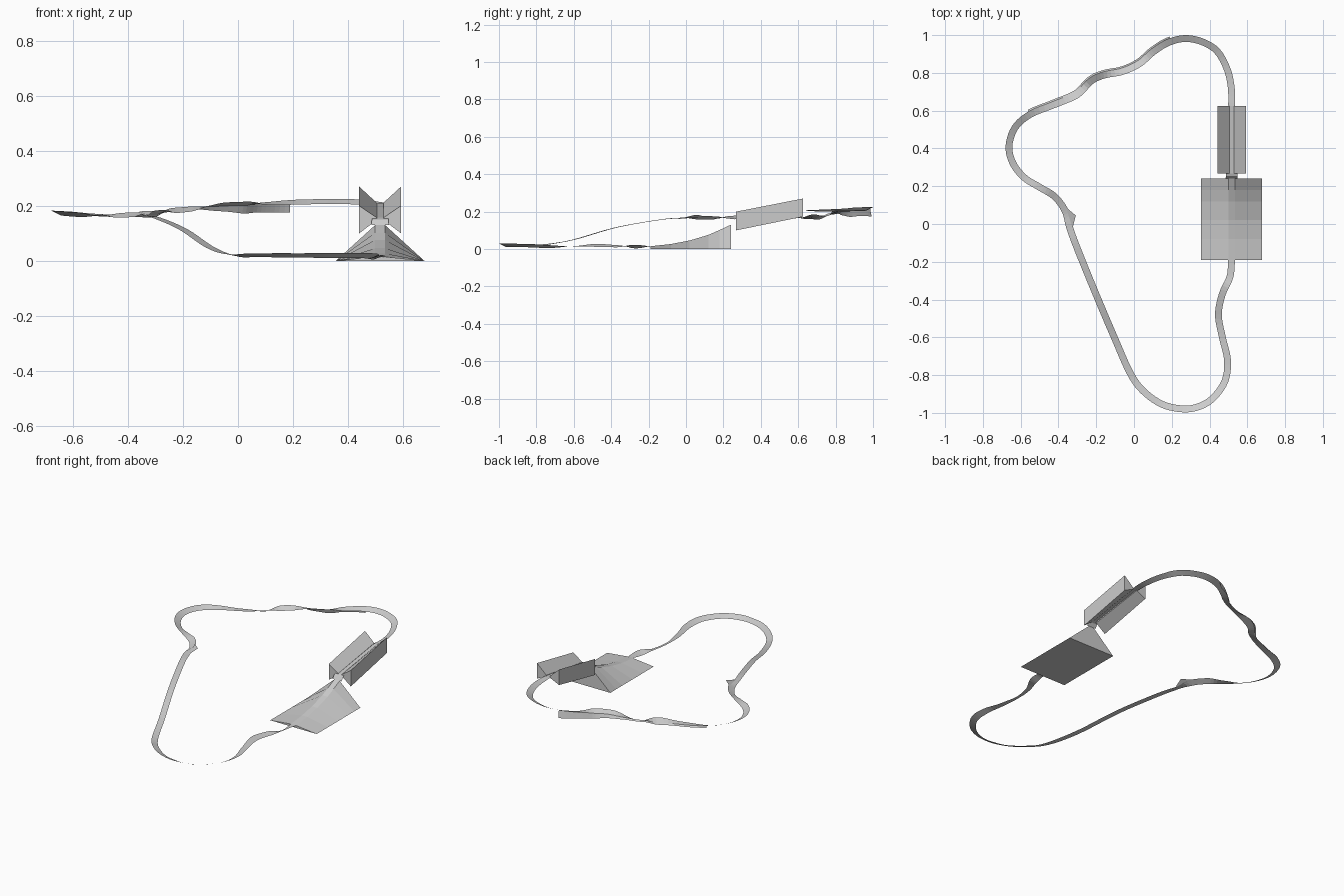
import bpy
from mathutils import Vector

if "Cube" in bpy.data.objects:
    bpy.data.objects.remove(bpy.data.objects["Cube"])


def mesh_object(name, verts, faces):
    me = bpy.data.meshes.new(name)
    me.from_pydata([tuple(v) for v in verts], [], faces)
    me.update()
    ob = bpy.data.objects.new(name, me)
    bpy.context.collection.objects.link(ob)
    return ob


def loft(name, rows, cap=False, closed=False):
    """Bridge equal-length rows of points, optionally as a closed tube with caps."""
    n = len(rows[0])
    verts = [p for r in rows for p in r]
    faces = []
    for i in range(len(rows) - 1):
        for j in range(n if closed else n - 1):
            k = (j + 1) % n
            faces.append((i * n + j, i * n + k, (i + 1) * n + k, (i + 1) * n + j))
    if cap:
        faces += [tuple(range(n))[::-1], tuple(range(len(verts) - n, len(verts)))]
    return mesh_object(name, verts, faces)


# centre line of the circuit, clockwise from the foot of the ramp
path = [Vector(p) for p in (
    (.517, -.19, .015), (.508, -.28, .013), (.468, -.37, .015), (.447, -.48, .02),
    (.468, -.6, .014), (.495, -.72, .013), (.482, -.83, .018), (.42, -.92, .02),
    (.345, -.966, .02), (.26, -.979, .02), (.15, -.955, .02), (.05, -.885, .02),
    (-.02, -.79, .02), (-.1, -.61, .048), (-.2, -.375, .115), (-.3, -.13, .158),
    (-.34, -.02, .165), (-.365, .07, .168), (-.42, .145, .166), (-.5, .195, .166),
    (-.58, .245, .168), (-.64, .32, .172), (-.662, .41, .174), (-.63, .51, .172),
    (-.55, .58, .168), (-.42, .633, .168), (-.3, .685, .175), (-.23, .755, .183),
    (-.16, .788, .19), (-.06, .808, .205), (.03, .85, .208), (.1, .91, .208),
    (.18, .96, .212), (.27, .982, .215), (.36, .965, .216), (.44, .915, .214),
    (.493, .82, .209), (.515, .72, .206), (.517, .62, .206))]


def spline(pts, steps):
    out = []
    ext = [pts[0] * 2 - pts[1]] + pts + [pts[-1] * 2 - pts[-2]]
    for i in range(1, len(ext) - 2):
        a, b, c, d = ext[i - 1:i + 3]
        for s in range(steps):
            t = s / steps
            out.append(.5 * (2 * b + (c - a) * t + (2 * a - 5 * b + 4 * c - d) * t * t
                             + (3 * b - a - 3 * c + d) * t ** 3))
    return out + [pts[-1]]


line = spline(path, 5)
half = .018

# road ribbon, banked up on the outside of each bend
road, shoulder = [], []
last = len(line) - 1
for i, p in enumerate(line):
    a, b = line[max(i - 4, 0)], line[min(i + 4, last)]
    t = (line[min(i + 1, last)] - line[max(i - 1, 0)])
    t.z = 0
    t.normalize()
    n = Vector((-t.y, t.x, 0))
    d1, d2 = (p - a).xy, (b - p).xy
    turn = 0
    if d1.length > 0 and d2.length > 0:
        turn = -d1.cross(d2) / (d1.length * d2.length * (d1.length + d2.length) / 2)
    bank = Vector((0, 0, max(-.009, min(.009, turn * .0023))))
    left, right = p + n * half + bank, p - n * half - bank
    road.append((left, right))
    # drooping shoulder outside the back straight
    if -.56 < p.x < .2 and p.y > .56:
        f = max(0, min(1, (p.x + .15) / .34))
        shoulder.append((left, left + n * .009 - Vector((0, 0, .008 + .038 * f))))
loft("road", road)
loft("outer_shoulder", shoulder)

# small raised flare at the inside of the left bend
mesh_object("kerb_flare",
            [(-.325, -.02, .166), (-.308, .045, .182), (-.36, .088, .18), (-.352, .06, .168)],
            [(0, 1, 2, 3)])

# ramp hill: gable section with a curved crest carrying the road
cx = .517
hill = []
for y, z in ((-.19, .015), (-.08, .027), (.02, .046), (.12, .076), (.18, .102), (.24, .13)):
    hill.append([(cx - .161, y, 0), (cx - half, y, z), (cx + half, y, z), (cx + .161, y, 0)])
loft("ramp_hill", hill, cap=True, closed=True)

# short bridge between ramp and cutting
loft("bridge_deck", [[(cx - w, y, z), (cx + w, y, z)]
                     for y, z, w in ((.24, .13, .032), (.255, .15, .03), (.275, .157, .03))])

# cutting: two banks that rise and fall away from the road
for side, name in ((-1, "cutting_bank_left"), (1, "cutting_bank_right")):
    rows = []
    for y, z in ((.268, .157), (.625, .211)):
        top, low = (.2, .1) if y < .4 else (.27, .173)
        rows.append([(cx + side * .012, y, z), (cx + side * .076, y, top),
                     (cx + side * .076, y, low), (cx + side * .012, y, z - .008)])
    loft(name, rows, cap=True, closed=True)
loft("cutting_road", [[(cx - .014, y, z), (cx + .014, y, z)]
                      for y, z in ((.268, .157), (.625, .209))])
